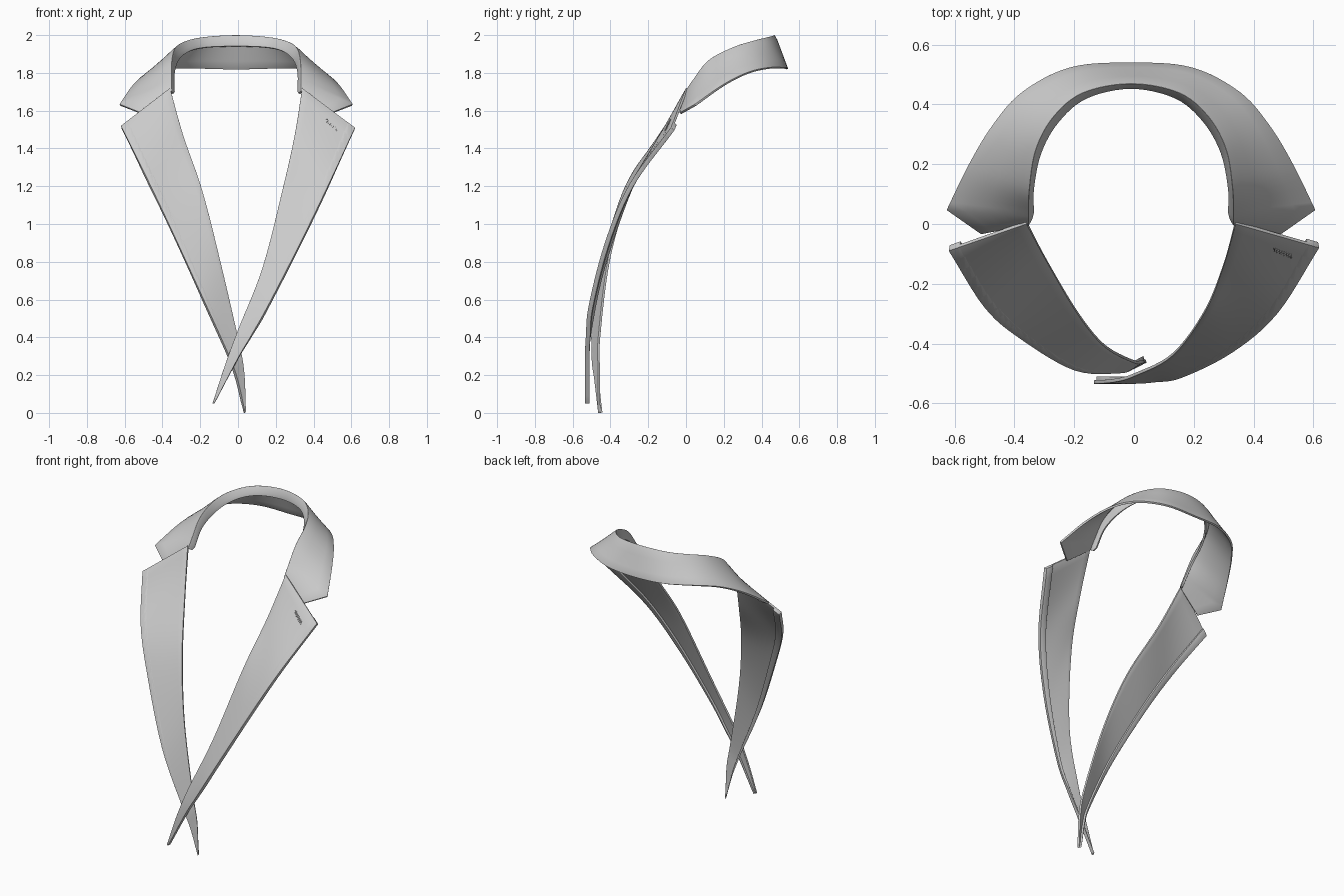
import bpy
from mathutils import Vector

if "Cube" in bpy.data.objects:
    bpy.data.objects.remove(bpy.data.objects["Cube"])

cloth = bpy.data.materials.new("light grey cloth")
cloth.use_nodes = True
GREY = (0.6, 0.6, 0.6, 1)
cloth.diffuse_color = GREY
cloth.node_tree.nodes["Principled BSDF"].inputs["Base Color"].default_value = GREY


def smooth_path(points, steps=6):
    """Smooth curve through the given points."""
    p = [Vector(q) for q in points]
    p = [2 * p[0] - p[1]] + p + [2 * p[-1] - p[-2]]
    out = []
    for a, b, c, d in zip(p, p[1:], p[2:], p[3:]):
        for k in range(steps):
            t = k / steps
            out.append(b + (c - a) * t / 2 + (2 * a - 5 * b + 4 * c - d) * t ** 2 / 2
                       + (3 * b - a - 3 * c + d) * t ** 3 / 2)
    return out + [p[-2]]


def sheet(name, rows, thickness, offset):
    """Cloth sheet lofted through rows of points, with soft edges."""
    n = len(rows[0])
    faces = [(i * n + j, (i + 1) * n + j, (i + 1) * n + j + 1, i * n + j + 1)
             for i in range(len(rows) - 1) for j in range(n - 1)]
    mesh = bpy.data.meshes.new(name)
    mesh.from_pydata([v for row in rows for v in row], [], faces)
    mesh.materials.append(cloth)
    obj = bpy.data.objects.new(name, mesh)
    bpy.context.collection.objects.link(obj)
    solid = obj.modifiers.new("thickness", 'SOLIDIFY')
    solid.thickness = thickness
    solid.offset = offset
    bevel = obj.modifiers.new("soft edge", 'BEVEL')
    bevel.width = 0.004
    bevel.segments = 2
    bevel.angle_limit = 0.9
    bpy.ops.object.select_all(action='DESELECT')
    obj.select_set(True)
    bpy.context.view_layer.objects.active = obj
    bpy.ops.object.shade_smooth_by_angle(angle=0.9)
    return obj


def lapel(side, inner, outer, offset):
    """Tapering lapel with a folded hem behind its outer edge."""
    a, b = smooth_path(inner), smooth_path(outer)
    rows = [[p.lerp(q, j / 8) for j in range(9)] for p, q in zip(a, b)]
    sheet(side + "_lapel", rows, 0.012, offset)
    hem = [[p.lerp(q, u) for u in (0.86, 0.93, 1)] for p, q in zip(a, b)]
    sheet(side + "_lapel_hem", hem, 0.024, offset)
    return a, b


# Lapels, crossing at the bottom with the left one in front
left_inner, left_outer = lapel(
    "left",
    [(.34, 0, 1.72), (.3, -.14, 1.47), (.24, -.29, 1.2), (.13, -.44, .77),
     (0, -.51, .44), (-.07, -.53, .25), (-.135, -.535, .05)],
    [(.62, -.08, 1.51), (.48, -.3, 1.21), (.33, -.43, .9), (.16, -.515, .57),
     (.07, -.53, .41), (0, -.535, .29), (-.125, -.535, .05)], -1)
lapel(
    "right",
    [(-.36, 0, 1.72), (-.29, -.13, 1.47), (-.19, -.3, 1.18), (-.1, -.41, .83),
     (0, -.465, .4), (.033, -.465, .22), (.042, -.465, .01)],
    [(-.62, -.09, 1.52), (-.5, -.28, 1.28), (-.38, -.385, 1.03), (-.2, -.49, .64),
     (-.05, -.5, .31), (0, -.485, .17), (.038, -.465, 0)], 1)

# Collar half: stand bottom, fold and outer edge, from the back to the tip
stand = [(0, .458, 1.94), (.15, .425, 1.935), (.245, .345, 1.915),
         (.305, .24, 1.87), (.33, .12, 1.8), (.33, .04, 1.7)]
fold = [(0, .47, 1.994), (.16, .44, 1.985), (.26, .36, 1.965),
        (.32, .25, 1.93), (.342, .12, 1.86), (.345, .03, 1.745)]
edge = [(0, .535, 1.82), (.2, .52, 1.825), (.36, .44, 1.825),
        (.46, .33, 1.8), (.54, .2, 1.735), (.615, .05, 1.63)]


def full(half, end):
    """Mirror a half path, smooth it and add straight runs to the ends."""
    flip = lambda p: (-p[0], p[1], p[2])
    path = smooth_path([flip(p) for p in half[:0:-1]] + half)
    path = [Vector(flip(end))] + path + [Vector(end)]
    return [p + Vector((-.01, 0, 0)) for p in path]


rows = []
for s, f, e in zip(full(stand, (.335, .02, 1.69)), full(fold, (.345, 0, 1.7)),
                   full(edge, (.5, -.03, 1.585))):
    rows.append([s, s.lerp(f, .4), s.lerp(f, .8), f]
                + [f.lerp(e, u) for u in (.12, .3, .5, .75, 1)])
sheet("collar", rows, 0.012, 0)

# Stitched buttonhole on the left lapel
curve = bpy.data.curves.new("buttonhole", 'CURVE')
curve.dimensions = '3D'
curve.bevel_depth = 0.003
curve.bevel_resolution = 1
spline = curve.splines.new('POLY')
COUNT = 16
spline.points.add(COUNT - 1)
for k, point in enumerate(spline.points):
    u = .53 + .23 * k / (COUNT - 1)
    row = 1 + k % 2
    pos = left_inner[1].lerp(left_outer[1], u)
    pos = pos.lerp(left_inner[2].lerp(left_outer[2], u), .2 + .25 * (row - 1))
    point.co = (*(pos + Vector((0, -.002, .001))), 1)
curve.materials.append(cloth)
bpy.context.collection.objects.link(bpy.data.objects.new("buttonhole", curve))
